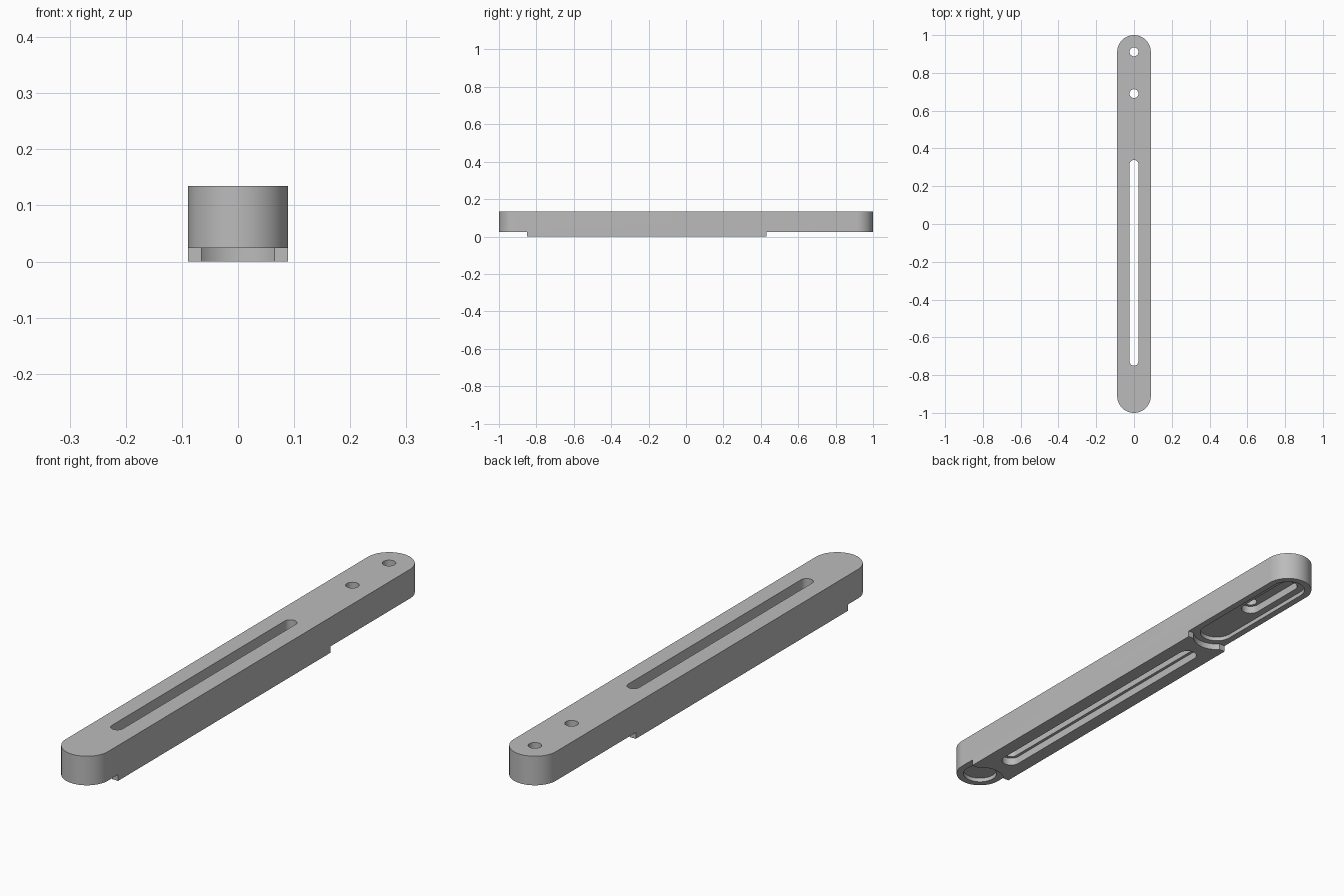
import bpy, bmesh, math

old = bpy.data.objects.get("Cube")
if old:
    bpy.data.objects.remove(old, do_unlink=True)

HALF_W = 0.089           # half width and end radius of the bar
TOP, STEP = 0.135, 0.024  # bar top, and underside of the thinner ends
END = 1 - HALF_W         # centre of each rounded end
SEGS = 32                # segments per half circle

grey = bpy.data.materials.new("mid_grey")
grey.use_nodes = True
colour = (0.5, 0.5, 0.5, 1)
grey.diffuse_color = colour
grey.node_tree.nodes["Principled BSDF"].inputs["Base Color"].default_value = colour


def arc(cy, r, start, end):
    """Points on an arc centred on (0, cy), angles in radians."""
    return [(r * math.cos(a), cy + r * math.sin(a))
            for a in (start + (end - start) * i / SEGS for i in range(SEGS + 1))]


def pill(y0, y1, r):
    """Rounded slot outline, or a circle when both centres agree."""
    pts = arc(y0, r, -math.pi, 0) + arc(y1, r, 0, math.pi)
    return [p for i, p in enumerate(pts) if math.dist(p, pts[i - 1]) > 1e-5]


def prism(name, outline, z0, z1):
    bm = bmesh.new()
    face = bm.faces.new([bm.verts.new((x, y, z0)) for x, y in outline])
    grown = bmesh.ops.extrude_face_region(bm, geom=[face])["geom"]
    bmesh.ops.translate(bm, vec=(0, 0, z1 - z0),
                        verts=[v for v in grown if isinstance(v, bmesh.types.BMVert)])
    bmesh.ops.recalc_face_normals(bm, faces=bm.faces)
    mesh = bpy.data.meshes.new(name)
    bm.to_mesh(mesh)
    bm.free()
    mesh.materials.append(grey)
    obj = bpy.data.objects.new(name, mesh)
    bpy.context.collection.objects.link(obj)
    return obj


def cut(target, outline, z0, z1):
    cutter = prism("cutter", outline, z0, z1)
    cutter.hide_render = True
    mod = target.modifiers.new("cut", 'BOOLEAN')
    mod.operation, mod.solver, mod.object = 'DIFFERENCE', 'EXACT', cutter
    bpy.context.view_layer.objects.active = target
    bpy.ops.object.modifier_apply(modifier=mod.name)
    bpy.data.objects.remove(cutter, do_unlink=True)


def end_relief(edge, side):
    """Outline beyond a pad edge, with a round bite into the pad."""
    reach = 0.061
    a = math.asin(reach / HALF_W)
    bite = arc(0, HALF_W, a, math.pi - a)
    shape = [(-0.2, -0.8), (0.2, -0.8), (0.2, reach)] + bite + [(-0.2, reach)]
    return [(x, edge - side * (y - reach)) for x, y in shape]


# Rounded bar
bar = prism("slotted_bar", pill(-END, END, HALF_W), 0, TOP)

# Thinner ends on either side of the raised underside pad
cut(bar, end_relief(-0.85, -1), -0.1, STEP)
cut(bar, end_relief(0.43, 1), -0.1, STEP)

# Shallow recesses in the thinner ends
FLOOR = STEP + 0.016
cut(bar, pill(-END, -END, 0.063), -0.1, FLOOR)
cut(bar, pill(0.49, END, 0.063), -0.1, FLOOR)

# Stepped long slot through the pad
cut(bar, pill(-0.727, 0.315, 0.035), -0.1, 0.03)
cut(bar, pill(-0.727, 0.315, 0.0235), -0.1, 0.2)

# Pocket joining the two through holes
cut(bar, pill(0.69, END, 0.035), -0.1, FLOOR + 0.03)
for y in (0.69, END):
    cut(bar, pill(y, y, 0.0235), -0.1, 0.2)

bpy.ops.object.select_all(action='DESELECT')
bar.select_set(True)
bpy.context.view_layer.objects.active = bar
bpy.ops.object.shade_smooth_by_angle(angle=math.radians(30))
